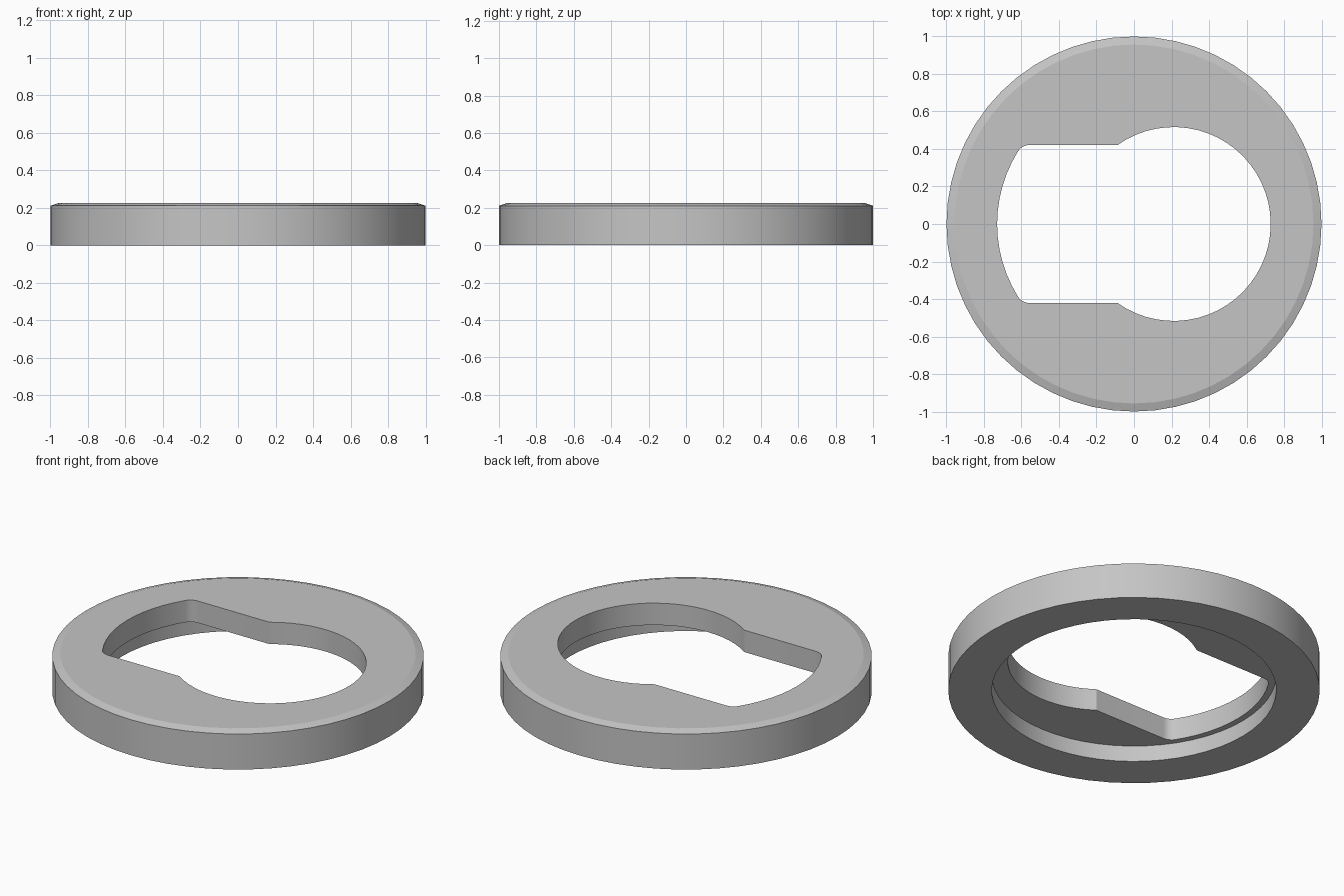
import bpy
import bmesh
from math import atan2, cos, sin, sqrt, tau, pi, radians

default_cube = bpy.data.objects.get("Cube")
if default_cube:
    bpy.data.objects.remove(default_cube, do_unlink=True)

HEIGHT = 0.225
RECESS_DEPTH = 0.095
SEGMENTS = 56


def arc(cx, cy, radius, start, end, steps):
    """Points along an arc, both ends included."""
    angles = [start + (end - start) * i / steps for i in range(steps + 1)]
    return [(cx + radius * cos(a), cy + radius * sin(a)) for a in angles]


def keyhole_outline():
    """Round opening on the left joined to a straight-sided slot."""
    round_x, round_r = 0.212, 0.517
    slot_y, slot_r, fillet = 0.421, 0.73, 0.07
    # Where the straight sides meet the round opening
    meet = atan2(slot_y, -sqrt(round_r ** 2 - slot_y ** 2))
    # Centre of the rounded slot corner
    fy = slot_y - fillet
    fx = -sqrt((slot_r - fillet) ** 2 - fy ** 2)
    corner = atan2(fy, fx)
    points = arc(round_x, 0, round_r, -meet, meet, 40)
    points += arc(fx, fy, fillet, pi / 2, corner, 6)
    points += arc(0, 0, slot_r, corner, tau - corner, 12)[1:-1]
    points += arc(fx, -fy, fillet, tau - corner, 3 * pi / 2, 6)
    return points


def add_loop(bm, points, z):
    verts = [bm.verts.new((x, y, z)) for x, y in points]
    edges = [bm.edges.new((v, verts[i - 1])) for i, v in enumerate(verts)]
    return verts, edges


def skin(bm, a, b):
    for i in range(len(a)):
        bm.faces.new((a[i - 1], a[i], b[i], b[i - 1]))


bm = bmesh.new()

# Outer body: chamfer, rim, underside and recess wall
profile = [(0.957, HEIGHT), (1, 0.211), (1, 0), (0.766, 0), (0.766, RECESS_DEPTH)]
rings = [add_loop(bm, arc(0, 0, r, 0, tau, SEGMENTS)[:-1], z) for r, z in profile]
for upper, lower in zip(rings, rings[1:]):
    skin(bm, upper[0], lower[0])

# Keyhole wall
outline = keyhole_outline()
hole_top = add_loop(bm, outline, HEIGHT)
hole_bottom = add_loop(bm, outline, RECESS_DEPTH)
skin(bm, hole_top[0], hole_bottom[0])

# Flat top and recess ceiling around the keyhole
for ring, hole, up in ((rings[0], hole_top, 1), (rings[-1], hole_bottom, -1)):
    bmesh.ops.triangle_fill(bm, edges=ring[1] + hole[1],
                            use_beauty=True, normal=(0, 0, up))
bmesh.ops.recalc_face_normals(bm, faces=bm.faces)

mesh = bpy.data.meshes.new("keyhole_ring")
bm.to_mesh(mesh)
bm.free()
ring_object = bpy.data.objects.new("keyhole_ring", mesh)
bpy.context.collection.objects.link(ring_object)

# Plain grey material
grey = bpy.data.materials.new("plain_grey")
grey.use_nodes = True
colour = (0.56, 0.56, 0.56, 1)
grey.diffuse_color = colour
grey.node_tree.nodes["Principled BSDF"].inputs["Base Color"].default_value = colour
mesh.materials.append(grey)

# Smooth curved walls, crisp edges
bpy.ops.object.select_all(action="DESELECT")
ring_object.select_set(True)
bpy.context.view_layer.objects.active = ring_object
bpy.ops.object.shade_smooth_by_angle(angle=radians(15))
